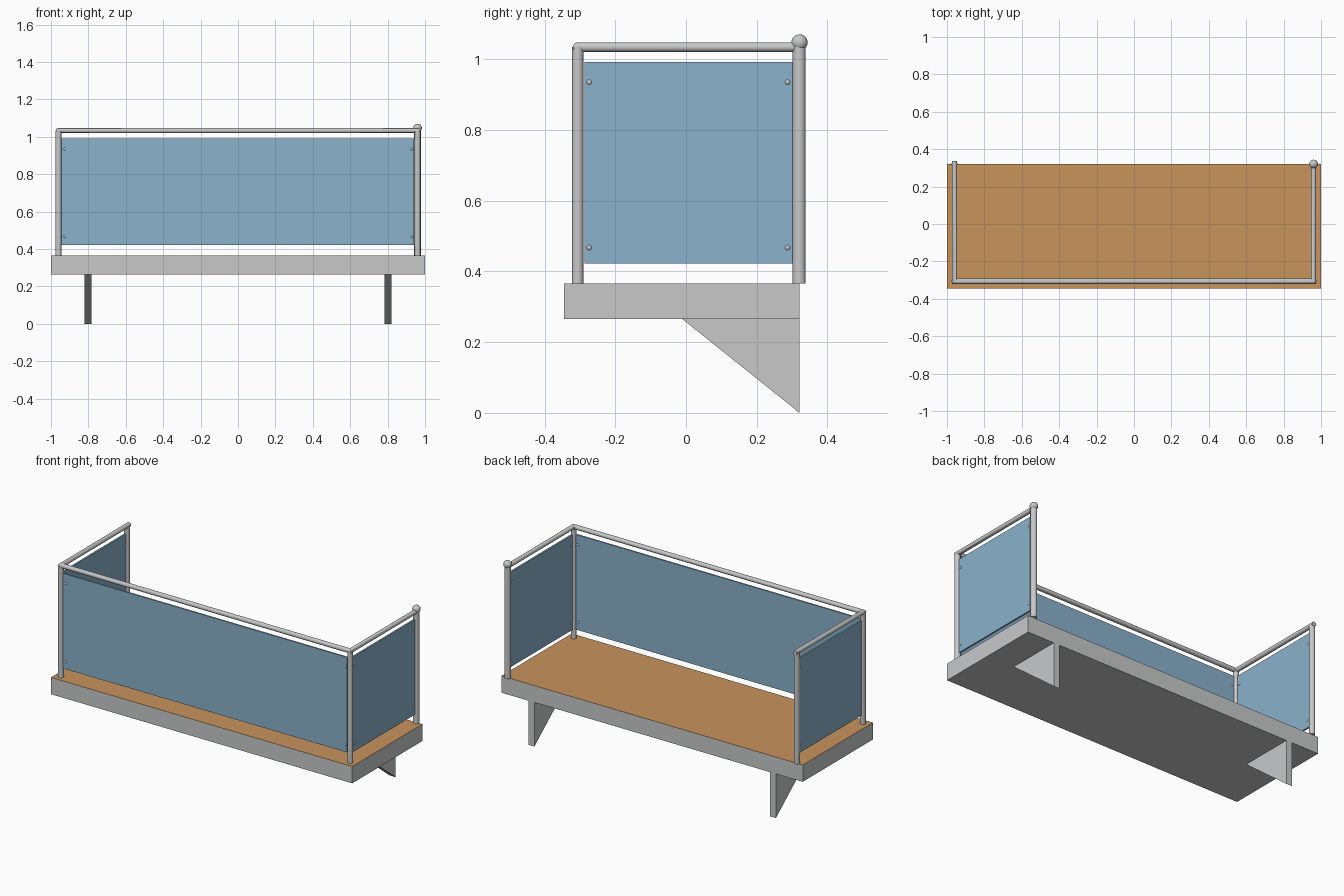
import bpy, bmesh, math
from mathutils import Vector

if "Cube" in bpy.data.objects:
    bpy.data.objects.remove(bpy.data.objects["Cube"])


def material(name, rgb):
    m = bpy.data.materials.new(name)
    m.diffuse_color = (*rgb, 1)
    m.use_nodes = True
    m.node_tree.nodes["Principled BSDF"].inputs["Base Color"].default_value = m.diffuse_color
    return m


GREY = material("light grey metal", (0.578, 0.584, 0.591))
BLUE = material("blue glass", (0.255, 0.445, 0.604))
WOOD = material("warm wood", (0.584, 0.296, 0.107))


def finish(name, bm, *mats, smooth=False):
    bmesh.ops.recalc_face_normals(bm, faces=bm.faces)
    me = bpy.data.meshes.new(name)
    bm.to_mesh(me)
    bm.free()
    for m in mats:
        me.materials.append(m)
    ob = bpy.data.objects.new(name, me)
    bpy.context.collection.objects.link(ob)
    if smooth:
        bpy.ops.object.select_all(action='DESELECT')
        ob.select_set(True)
        bpy.context.view_layer.objects.active = ob
        bpy.ops.object.shade_smooth_by_angle(angle=math.radians(40))
    return ob


def box(name, lo, hi, *mats):
    bm = bmesh.new()
    bmesh.ops.create_cube(bm, size=1)
    for v in bm.verts:
        v.co = [lo[i] + (v.co[i] + 0.5) * (hi[i] - lo[i]) for i in range(3)]
    return finish(name, bm, *mats)


def tube(name, path, r, n=24):
    """Round tube with mitred corners along a flat or straight path."""
    pts = [Vector(p) for p in path]
    vertical = abs((pts[1] - pts[0]).z) > 1e-4
    up = Vector((0, 1, 0)) if vertical else Vector((0, 0, 1))
    bm = bmesh.new()
    rings = []
    for i, p in enumerate(pts):
        a = (p - pts[i - 1]).normalized() if i else (pts[1] - p).normalized()
        b = (pts[i + 1] - p).normalized() if i + 1 < len(pts) else a
        side = (a.cross(up) + b.cross(up)).normalized()
        side /= side.dot(a.cross(up))
        rings.append([bm.verts.new(p + r * (side * math.cos(t) + up * math.sin(t)))
                      for t in (2 * math.pi * k / n for k in range(n))])
    for q, s in zip(rings, rings[1:]):
        for k in range(n):
            bm.faces.new((q[k], q[(k + 1) % n], s[(k + 1) % n], s[k]))
    bm.faces.new(rings[0])
    bm.faces.new(rings[-1])
    return finish(name, bm, GREY, smooth=True)


def ball(name, pos, r, seg=24):
    bm = bmesh.new()
    bmesh.ops.create_uvsphere(bm, u_segments=seg, v_segments=seg // 2, radius=r)
    bmesh.ops.translate(bm, verts=bm.verts, vec=pos)
    return finish(name, bm, GREY, smooth=True)


X, YF, YB = 0.96, -0.306, 0.32
FLOOR, RAIL = 0.366, 1.034

# concrete slab with wooden top face
slab = box("floor_slab", (-1, -0.345, 0.265), (1, 0.321, FLOOR), GREY, WOOD)
for f in slab.data.polygons:
    f.material_index = 1 if f.normal.z > 0.5 else 0

# triangular wall brackets
for side, s in (("left", -1), ("right", 1)):
    bm = bmesh.new()
    tri = [bm.verts.new((s * 0.802 - 0.02, y, z))
           for y, z in ((-0.01, 0.265), (0.321, 0.265), (0.321, 0))]
    face = bm.faces.new(tri)
    new = bmesh.ops.extrude_face_region(bm, geom=[face])["geom"]
    bmesh.ops.translate(bm, verts=[g for g in new if isinstance(g, bmesh.types.BMVert)],
                        vec=(0.04, 0, 0))
    finish(side + "_bracket", bm, GREY)

# posts
for name, x, y, r in (("front_left_post", -X, YF, 0.016), ("front_right_post", X, YF, 0.016),
                      ("back_left_post", -X, YB, 0.016), ("back_right_post", X, YB, 0.0185)):
    tube(name, [(x, y, FLOOR), (x, y, RAIL)], r)

# handrail and end ball
tube("handrail", [(-X, 0.338, RAIL), (-X, YF, RAIL), (X, YF, RAIL), (X, YB, RAIL)], 0.0135)
ball("post_ball", (X, YB + 0.001, 1.047), 0.023)

# glass panels
Z0, Z1, T = 0.422, 0.992, 0.005
box("front_glass", (-0.943, YF - T, Z0), (0.94, YF + T, Z1), BLUE)
for side, s in (("left", -1), ("right", 1)):
    box(side + "_glass", (s * X - T, -0.287, Z0), (s * X + T, 0.301, Z1), BLUE)

# glass fixing studs
for z in (0.467, 0.935):
    for s in (-1, 1):
        ball("front_stud", (s * 0.928, YF, z), 0.009, 12)
        for y in (-0.274, 0.287):
            ball("side_stud", (s * X, y, z), 0.009, 12)
